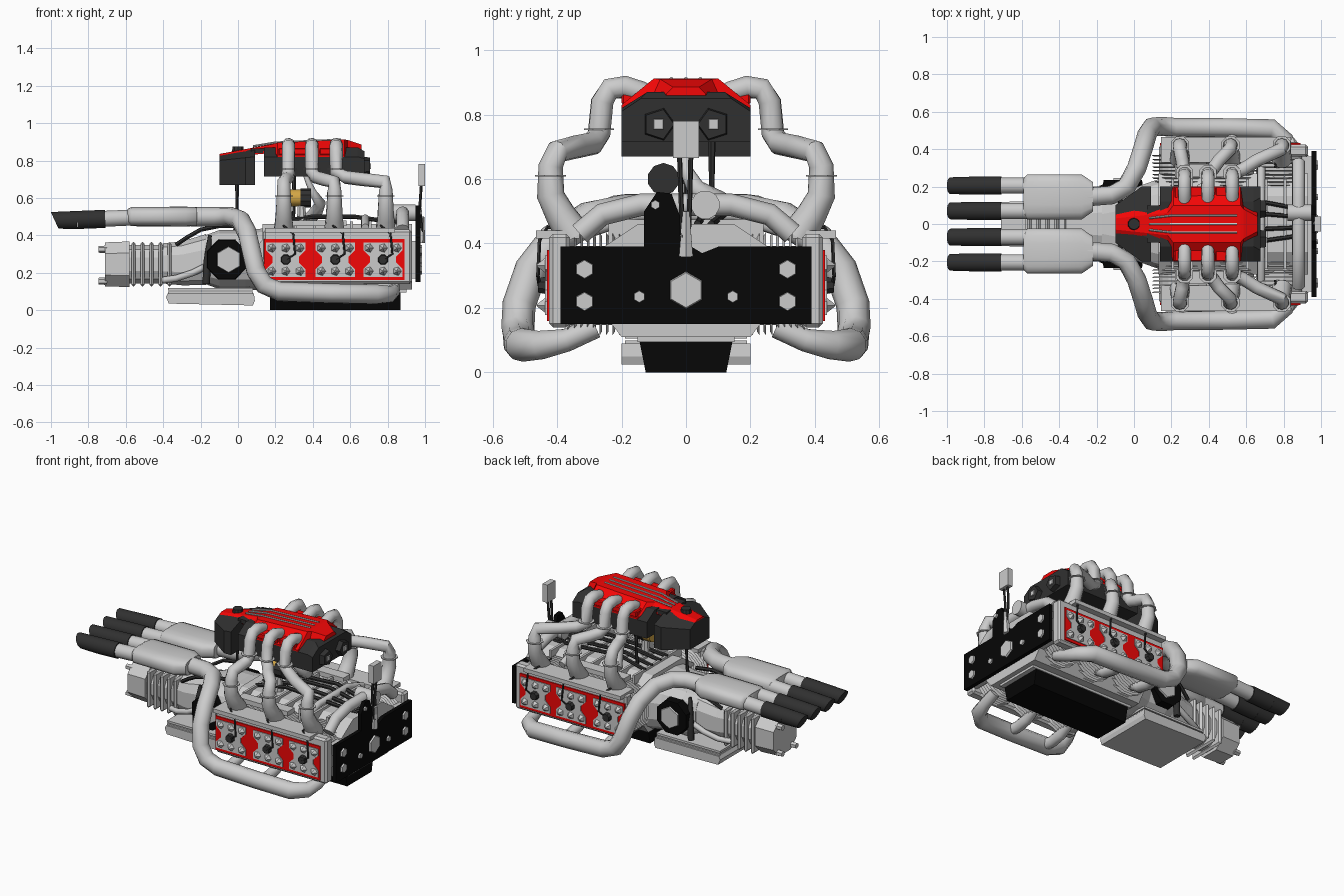
import bpy, bmesh
from math import cos, sin, pi, copysign
from mathutils import Vector

if "Cube" in bpy.data.objects:
    bpy.data.objects.remove(bpy.data.objects["Cube"])


def material(name, rgb):
    m = bpy.data.materials.new(name)
    m.use_nodes = True
    m.diffuse_color = (*rgb, 1)
    m.node_tree.nodes["Principled BSDF"].inputs["Base Color"].default_value = (*rgb, 1)
    return m


RED = material("red", (0.9, 0.002, 0.002))
DARK = material("dark", (0.03, 0.03, 0.03))
BLACK = material("black", (0.002, 0.002, 0.002))
GOLD = material("gold", (0.65, 0.38, 0.06))
CYL_X = (0.255, 0.52, 0.775)


def finish(name, bm, mat=None, mirror=False, smooth=False, bevel=0):
    bmesh.ops.recalc_face_normals(bm, faces=bm.faces)
    me = bpy.data.meshes.new(name)
    bm.to_mesh(me)
    bm.free()
    ob = bpy.data.objects.new(name, me)
    bpy.context.collection.objects.link(ob)
    if mat:
        me.materials.append(mat)
    if smooth:
        bpy.ops.object.select_all(action='DESELECT')
        ob.select_set(True)
        bpy.context.view_layer.objects.active = ob
        bpy.ops.object.shade_smooth_by_angle(angle=0.9)
    if bevel:
        ob.modifiers.new("bevel", 'BEVEL').width = bevel
    if mirror:
        ob.modifiers.new("mirror", 'MIRROR').use_axis = (False, True, False)
    return ob


def skin(bm, rings):
    """Bridge equal rings of points and cap both ends."""
    vs = [[bm.verts.new(p) for p in r] for r in rings]
    n = len(vs[0])
    for a, b in zip(vs, vs[1:]):
        for i in range(n):
            bm.faces.new((a[i], a[(i + 1) % n], b[(i + 1) % n], b[i]))
    bm.faces.new(vs[0])
    bm.faces.new(vs[-1])


def prism(name, axis, pts, a, b, mat=None, **kw):
    at = {'x': lambda u, v, t: (t, u, v), 'y': lambda u, v, t: (u, t, v),
          'z': lambda u, v, t: (u, v, t)}[axis]
    bm = bmesh.new()
    skin(bm, [[at(u, v, t) for u, v in pts] for t in (a, b)])
    return finish(name, bm, mat, **kw)


def box(name, x, y, z, mat=None, **kw):
    return prism(name, 'z', [(x[0], y[0]), (x[1], y[0]), (x[1], y[1]), (x[0], y[1])], *z, mat, **kw)


def cones(name, parts, sides=8, mat=None, **kw):
    """Truncated cones, each given as start, end, start radius, end radius."""
    bm = bmesh.new()
    for p, q, r1, r2 in parts:
        p, q = Vector(p), Vector(q)
        rot = (q - p).to_track_quat('Z', 'Y')
        angles = [2 * pi * (i + 0.5) / sides for i in range(sides)]
        skin(bm, [[c + rot @ Vector((r * cos(t), r * sin(t), 0)) for t in angles]
                  for c, r in ((p, r1), (q, r2))])
    return finish(name, bm, mat, **kw)


def tube(name, pts, radii, mat=None, sides=10, **kw):
    pts = [Vector(p) for p in pts]
    if not isinstance(radii, (list, tuple)):
        radii = [radii] * len(pts)
    rings, side = [], None
    for i, p in enumerate(pts):
        d = (pts[min(i + 1, len(pts) - 1)] - pts[max(i - 1, 0)]).normalized()
        side = d.orthogonal() if side is None else side
        side = (side - d * side.dot(d)).normalized()
        up = d.cross(side)
        rings.append([p + radii[i] * (side * cos(2 * pi * k / sides) + up * sin(2 * pi * k / sides))
                      for k in range(sides)])
    bm = bmesh.new()
    skin(bm, rings)
    return finish(name, bm, mat, smooth=True, **kw)


def loft(name, sections, power=1, sides=12, mat=None, **kw):
    """Body along x from sections of x, centre y, centre z, half width, half height."""
    sq = lambda t: copysign(abs(t) ** power, t)
    bm = bmesh.new()
    skin(bm, [[(x, cy + w * sq(cos(2 * pi * (i + .5) / sides)), cz + h * sq(sin(2 * pi * (i + .5) / sides)))
               for i in range(sides)] for x, cy, cz, w, h in sections])
    return finish(name, bm, mat, **kw)


def hood(name, sections, mat):
    """Roofed body along x from sections of x, half width, base, eave, roof half width, roof height."""
    bm = bmesh.new()
    skin(bm, [[(x, -w, b), (x, w, b), (x, w, e), (x, rw, r), (x, -rw, r), (x, -w, e)]
              for x, w, b, e, rw, r in sections])
    return finish(name, bm, mat)


# Crankcase, sump and finned cylinders
prism("crankcase", 'x', [(-.2, .11), (.2, .11), (.27, .2), (.27, .38), (.15, .46), (-.15, .46), (-.27, .38), (-.27, .2)],
      .13, .93)
prism("oil_sump", 'x', [(-.125, 0), (.125, 0), (.145, .1), (-.145, .1)], .17, .87, BLACK)
box("sump_flange", (.15, .9), (-.15, .15), (.095, .14))
fins = [((x, .2 + .02 * k, .275), (x, .208 + .02 * k, .275), .15, .163) for x in CYL_X for k in range(9)]
cones("cylinder_fins", fins, 16, mirror=True)
cones("cylinder_barrels", [((x, .18, .27), (x, .4, .27), .125, .125) for x in CYL_X], 16, mirror=True)
for i in range(7):
    box("crankcase_rib", (.2 + .1 * i, .215 + .1 * i), (-.24, .24), (.38, .475))

# Cylinder heads with red covers, bolts, caps and leads
box("cylinder_head", (.135, .93), (.36, .425), (.14, .43), mirror=True, bevel=.012)
box("head_top_rail", (.145, .84), (.33, .465), (.415, .44), mirror=True)
box("valve_cover_red", (.14, .89), (.42, .432), (.16, .38), RED, mirror=True)
for x in CYL_X:
    outline = [(x + sx * a, .27 + sz * b) for sx, sz, order in
               ((1, 1, 1), (-1, 1, -1), (-1, -1, 1), (1, -1, -1))
               for a, b in ((.07, .015), (.105, .05), (.105, .092))[::order]]
    prism("cover_panel", 'y', outline, .425, .437, mirror=True)
    bolts = [((x + u, .435, .27 + v), (x + u, .462, .27 + v), .026, .004)
             for u in (-.075, 0, .075) for v in (-.062, .062)]
    cones("cover_bolts", bolts, 5, mirror=True)
    cones("plug_cap", [((x, .43, .27), (x, .46, .27), .03, .024)], 8, DARK, mirror=True)
    tube("plug_lead", [(x, .455, .27), (x + .05, .46, .3), (x + .04, .455, .41), (x - .01, .43, .45), (x - .02, .3, .46)],
         .006, DARK, sides=5, mirror=True)

# Intake runners
for top, low in zip((.27, .395, .525), (.245, .515, .79)):
    mid = (top + low) / 2
    tube("intake_runner", [(top, .09, .85), (top, .14, .87), (top, .19, .885), (top, .235, .88), (top, .26, .84),
                           (top, .27, .74), (top * .8 + low * .2, .29, .71), (mid, .34, .7), (low, .4, .685),
                           (low, .42, .64), (low, .42, .55), (low, .39, .49), (low, .345, .42)],
         [.03, .034] + [.036] * 7 + [.038, .043, .047, .056], mirror=True)
    cones("runner_clamp", [((low, .42, .608), (low, .42, .613), .052, .052),
                           ((top, .27, .753), (top, .27, .757), .05, .05)], 8, mirror=True)
box("intake_rail", (.22, .58), (.25, .32), (.45, .48), mirror=True)

# Air box with red cover
hood("air_box", [(.14, .2, .715, .82, .12, .87), (.64, .2, .715, .82, .12, .87), (.675, .2, .715, .81, .14, .85)], DARK)
hood("air_box_nose", [(-.1, .1, .67, .8, .05, .825), (.04, .2, .67, .815, .06, .85), (.09, .2, .67, .82, .08, .865)], DARK)
box("air_box_neck", (.07, .16), (-.1, .1), (.84, .865), DARK)
hood("red_cover", [(-.1, .05, .815, .825, .03, .835), (.18, .11, .84, .855, .06, .887), (.21, .2, .82, .83, .1, .895),
                   (.57, .2, .82, .83, .1, .912), (.585, .1, .84, .865, .08, .91), (.66, .06, .85, .865, .04, .885)], RED)
for y in (-.045, 0, .045):
    tube("cover_strip", [(.08, y * .7, .876), (.2, y, .896), (.55, y, .911)], .006, sides=6)
cones("filler_cap", [((0, 0, .84), (0, 0, .875), .035, .03)], 10, DARK)
for x in (.24, .33, .46):
    box("runner_collar", (x - .025, x + .09), (.11, .2), (.83, .868), RED, mirror=True, bevel=.006)
cones("throttle_body", [((.66, .085, .77), (.705, .085, .77), .055, .048)], 5, DARK, mirror=True)
cones("throttle_hub", [((.7, .085, .77), (.71, .085, .77), .025, .02)], 4, mirror=True)

# Supports, filters and hoses between block and air box
for x, y in ((-.005, 0), (.3, .08)):
    tube("box_strut", [(x - .01, y, .42), (x, y, .55), (x, y, .72)], [.012, .008, .012], DARK, sides=6)
cones("fuel_filter", [((.28, -.07, .6), (.335, -.07, .6), .046, .046)], 10, GOLD, smooth=True)
cones("filter_cap", [((.335, -.07, .6), (.39, -.07, .6), .05, .05)], 10, DARK)
cones("filter_stand", [((.34, -.07, .45), (.34, -.07, .58), .03, .02)], 8)
tube("coolant_pipe", [(.36, .2, .46), (.42, .1, .53), (.44, .03, .57), (.4, 0, .63), (.36, 0, .72)],
     [.035, .035, .03, .02, .012])
tube("cross_pipe", [(.88, -.33, .43), (.88, -.26, .49), (.88, -.14, .52), (.88, .14, .52), (.88, .26, .49), (.88, .33, .43)], .035)
tube("link_pipe", [(.68, -.3, .44), (.68, -.15, .49), (.68, .15, .49), (.68, .3, .44)], .022)
cones("alternator", [((.82, .06, .52), (.95, .06, .52), .045, .045)], 12, smooth=True)
for y in (-.1, -.03, .06, .13):
    tube("top_hose", [(.2, y, .47), (.4, y * .8, .5), (.62, y, .5), (.9, y * .6, .46)], .012, DARK, sides=6)

# End plate, bolts and sensor
prism("end_plate", 'x', [(-.39, .15), (.39, .15), (.39, .39), (.1, .39), (.05, .37), (.0, .4), (-.01, .46),
                         (-.045, .555), (-.09, .56), (-.13, .5), (-.13, .39), (-.39, .39)], .95, .975, BLACK)
plate_bolts = [(s * y, z, r) for s in (-1, 1) for y, z, r in ((.315, .32, .031), (.315, .22, .031), (.145, .235, .02))]
plate_bolts += [(0, .255, .06), (-.095, .52, .016)]
cones("plate_bolts", [((.97, y, z), (.985, y, z), r, r * .9) for y, z, r in plate_bolts], 6)
box("plate_mount", (.9, .955), (-.36, .36), (.17, .37))
box("sensor_box", (.965, 1), (-.04, .04), (.665, .78))
for y in (-.02, .015):
    tube("sensor_cable", [(.98, y, .67), (.972, y * .8, .55), (.985, y * .5, .42), (.96, 0, .4)], .008, DARK, sides=6)
cones("sensor_bracket", [((.975, 0, .36), (.985, 0, .5), .025, .012)], 6)

# Exhaust headers, mufflers and tips
tube("exhaust_collector", [(.83, .28, .14), (.83, .37, .1), (.81, .45, .085), (.74, .51, .085), (.5, .515, .09),
                           (.22, .517, .1), (.14, .522, .135), (.095, .518, .21), (.07, .48, .32), (.05, .41, .41),
                           (.015, .3, .48), (-.04, .2, .5), (-.12, .155, .5), (-.25, .145, .5)],
     [.034, .036, .045] + [.052] * 11, mirror=True)
for x in CYL_X[:2]:
    tube("exhaust_stub", [(x, .29, .15), (x, .36, .105), (x, .44, .09), (x + .01, .51, .09)], .034, mirror=True)
loft("muffler", [(-.59, .145, .5, .1, .042), (-.57, .145, .5, .122, .052), (-.28, .145, .5, .122, .054),
                 (-.22, .145, .5, .08, .05)], .65, 16, mirror=True, smooth=True)
for y in (.07, .205):
    cones("tip_sleeve", [((-.57, y, .495), (-.74, y, .487), .044, .044)], 12, mirror=True, smooth=True)
    tip = cones("exhaust_tip", [((-.71, y, .488), (-.86, y, .482), .05, .05), ((-.86, y, .482), (-1, y, .48), .05, .046)],
                12, DARK, mirror=True, smooth=True)
    for v in tip.data.vertices:
        if v.co.x < -.95:
            v.co.x += (.524 - v.co.z) * .45

# Gearbox
loft("bell_housing", [(-.18, 0, .27, .16, .13), (-.1, 0, .27, .21, .16), (.04, 0, .27, .21, .16), (.15, 0, .27, .25, .17)], .7, 16)
loft("gearbox_middle", [(-.4, 0, .25, .11, .11), (-.3, 0, .25, .13, .12), (-.17, 0, .27, .16, .14)], .7, 12)
cones("drive_flange", [((-.06, .16, .27), (-.06, .235, .27), .118, .112)], 8, BLACK, mirror=True)
cones("drive_hub", [((-.05, .23, .27), (-.05, .245, .27), .072, .068)], 6, mirror=True)
for k in range(5):
    x = -.57 + .048 * k
    box("gearbox_rib", (x, x + .022), (-.13, .13), (.125, .365), bevel=.04)
loft("gearbox_core", [(-.6, 0, .245, .11, .105), (-.35, 0, .245, .11, .105)], .8, 12)
loft("gearbox_tail", [(-.71, 0, .245, .125, .125), (-.58, 0, .245, .13, .13)], .8, 8)
cones("tail_bolts", [((-.745, y, .245 + z), (-.7, y, .245 + z), .018, .02) for y in (-.07, .07) for z in (-.09, .08)], 6)
prism("gearbox_pan", 'y', [(-.37, .035), (.08, .025), (.09, .05), (.085, .09), (-.375, .09), (-.385, .07)], -.2, .2)
for z in (.085, .105):
    box("pan_flange", (-.375, .08), (-.19, .19), (z, z + .014))
tube("gearbox_hose", [(-.33, .1, .35), (-.27, .12, .39), (-.2, .14, .43), (-.1, .13, .45), (0, .1, .45)],
     .012, DARK, sides=6, mirror=True)
tube("gear_linkage", [(-.4, .11, .16), (-.33, .14, .17), (-.24, .16, .2), (-.16, .17, .24)], .018, sides=8, mirror=True)
tube("gearbox_damper", [(-.17, .19, .14), (-.165, .19, .26), (-.15, .17, .4)], [.02, .02, .01], DARK, sides=8, mirror=True)
